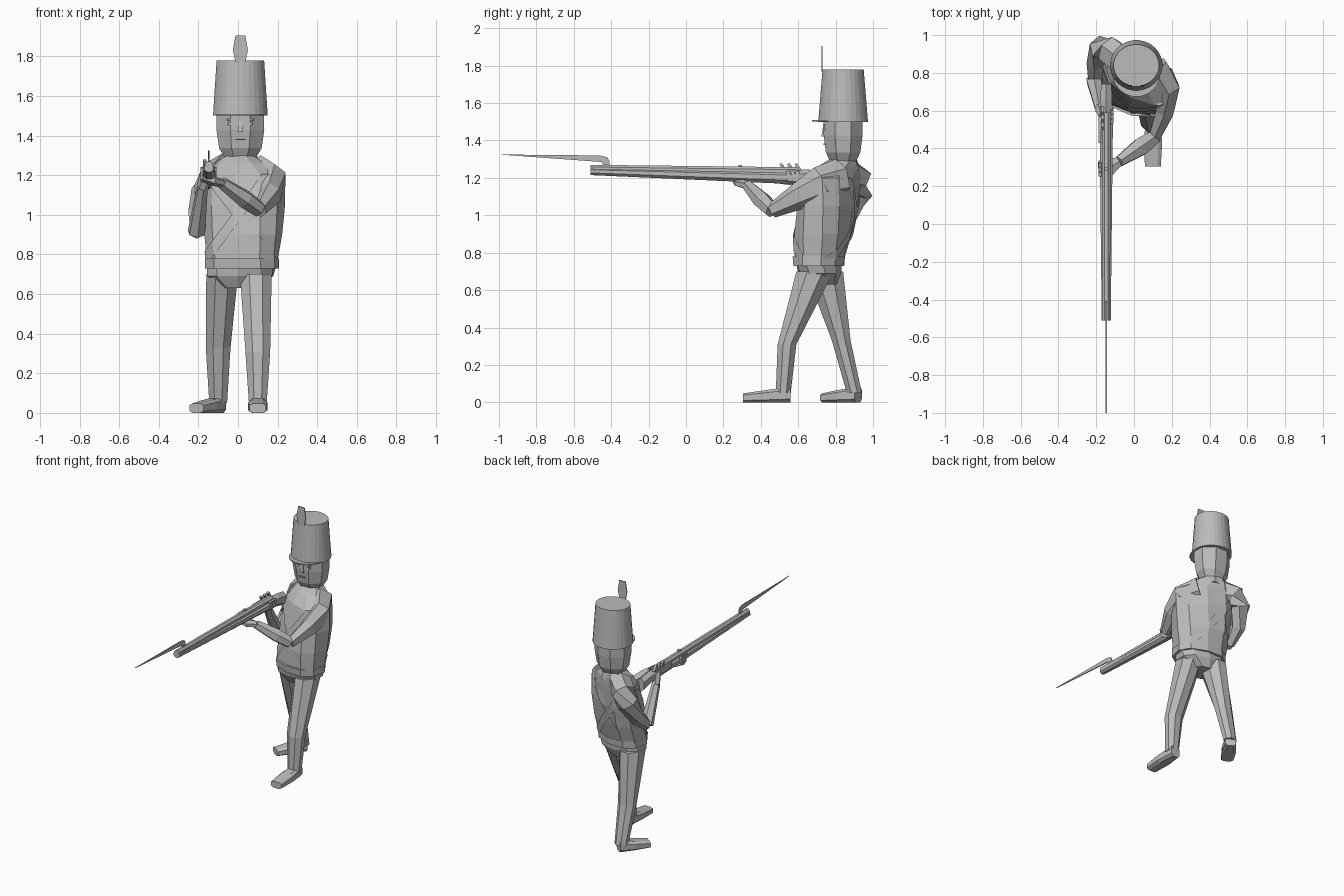
import bpy, bmesh, math
from mathutils import Vector, Matrix

if "Cube" in bpy.data.objects:
    bpy.data.objects.remove(bpy.data.objects["Cube"])

grey = bpy.data.materials.new("plain grey")
grey.use_nodes = True
TONE = (.5, .5, .5, 1)
grey.diffuse_color = TONE
grey.node_tree.nodes["Principled BSDF"].inputs["Base Color"].default_value = TONE

X, Y, Z = Matrix.Identity(3)


def finish(name, bm):
    bmesh.ops.recalc_face_normals(bm, faces=bm.faces)
    mesh = bpy.data.meshes.new(name)
    bm.to_mesh(mesh)
    bm.free()
    mesh.materials.append(grey)
    obj = bpy.data.objects.new(name, mesh)
    bpy.context.collection.objects.link(obj)
    return obj


def loft(name, path, start, end, bulge=(0, 0), axis=None, sides=8, boxy=1, twist=(0, 0)):
    """Skin a path; half width and half depth run from start to end, swelling by bulge midway."""
    bm = bmesh.new()
    path = [Vector(p) for p in path]
    start, end, bulge = Vector(start), Vector(end), Vector(bulge)
    last = len(path) - 1
    step = math.tau / sides
    peak = math.cos(step / 2) ** boxy
    loops = []
    for i, centre in enumerate(path):
        f = i / last
        width, depth = start.lerp(end, f) + bulge * math.sin(math.pi * f)
        along = (axis or path[min(i + 1, last)] - path[max(i - 1, 0)]).normalized()
        side = X if abs(along.z) > .95 else along.cross(Z).normalized()
        up = side.cross(along)
        turn = Matrix.Rotation(math.radians(twist[0] + (twist[1] - twist[0]) * f), 3, along)
        loop = []
        for k in range(sides):
            c, s = math.cos(step * (k + .5)), math.sin(step * (k + .5))
            c = math.copysign(abs(c) ** boxy, c) / peak
            s = math.copysign(abs(s) ** boxy, s) / peak
            loop.append(bm.verts.new(centre + turn @ (side * c * width + up * s * depth)))
        loops.append(loop)
    for low, high in zip(loops, loops[1:]):
        for k in range(sides):
            bm.faces.new((low[k - 1], low[k], high[k], high[k - 1]))
    bm.faces.new(loops[0])
    bm.faces.new(loops[-1])
    return finish(name, bm)


def plate(name, outline, thickness):
    """Thin extruded outline."""
    bm = bmesh.new()
    face = bm.faces.new([bm.verts.new(Vector(p) - thickness / 2) for p in outline])
    new = bmesh.ops.extrude_face_region(bm, geom=[face])["geom"]
    bmesh.ops.translate(bm, vec=thickness, verts=[v for v in new if isinstance(v, bmesh.types.BMVert)])
    return finish(name, bm)


def box(name, centre, size, tilt=0):
    bm = bmesh.new()
    place = Matrix.Translation(centre) @ Matrix.Rotation(math.radians(tilt), 4, 'X')
    bmesh.ops.create_cube(bm, size=1, matrix=place @ Matrix.Diagonal((*size, 1)))
    return finish(name, bm)


def strap(name, body, point, normal, width):
    """Band cut from a slightly swollen copy of the body."""
    bm = bmesh.new()
    bm.from_mesh(body.data)
    bm.normal_update()
    for vert, normal_here in [(v, v.normal.copy()) for v in bm.verts]:
        vert.co += normal_here * .007
    for way in (normal, -normal):
        bmesh.ops.bisect_plane(bm, geom=bm.verts[:] + bm.edges[:] + bm.faces[:], clear_outer=True,
                               plane_co=point + way * width / 2, plane_no=way)
    return finish(name, bm)


# Torso, twisted toward the aim, with sloping shoulders
waist, chest, collar = Vector((.02, .71, .75)), Vector((.04, .78, 1.2)), Vector((.01, .84, 1.3))
torso = loft("torso", [waist.lerp(chest, f / 3) for f in range(4)], (.17, .125), (.2, .12), (.01, .02),
             axis=Z, sides=10, boxy=.85, twist=(-12, -27))
loft("shoulders", [chest, chest.lerp(collar, .6), collar], (.2, .12), (.07, .07),
     axis=Z, sides=10, boxy=.85, twist=(-27, -20))
for label, lean in (("left", -.8), ("right", .8)):
    strap(label + "_shoulder_strap", torso, Vector((0, 0, 1)), Vector((lean, 0, .6)), .05)

# Waist
crotch = Vector((0, .72, .63))
loft("belt", [waist - Z * .02, waist + Z * .03], (.18, .13), (.18, .135),
     axis=Z, sides=10, boxy=.85, twist=(-12, -12))
loft("pelvis", [crotch, crotch.lerp(waist, .5), waist], (.08, .08), (.17, .12), (.04, .01),
     axis=Z, sides=10, boxy=.85, twist=(0, -9))

# Legs in mid stride, with feet
for label, hip, knee, ankle, heel, toe in (
        ("left", (.09, .69, .7), (.1, .54, .31), (.1, .52, .05), (.1, .56), (.1, .305)),
        ("right", (-.08, .74, .7), (-.1, .83, .33), (-.1, .9, .05), (-.09, .92), (-.21, .74))):
    loft(label + "_leg", [hip, knee, ankle], (.08, .1), (.045, .04), (0, -.02), axis=Z)
    heel, toe = Vector((*heel, .042)), Vector((*toe, .024))
    loft(label + "_foot", [heel, heel.lerp(toe, .5), toe], (.036, heel.z), (.042, toe.z), (.01, 0),
         axis=(toe - heel).xy.to_3d(), boxy=.6)

# Left arm, reaching across to the fore end
elbow, wrist = Vector((.11, .46, 1.025)), Vector((-.08, .33, 1.16))
loft("left_upper_arm", [(.1, .82, 1.2), (.175, .72, 1.17), (.165, .6, 1.1), elbow],
     (.08, .09), (.03, .035), (0, .01), sides=6)
loft("left_forearm", [elbow, elbow.lerp(wrist, .4), wrist], (.035, .035), (.027, .027), (.015, .01), sides=6)
loft("left_hand", [wrist, (-.13, .3, 1.17), (-.18, .29, 1.19)], (.025, .02), (.04, .02), (.01, 0), sides=6)

# Right arm, folded at the trigger side
elbow, wrist = Vector((-.21, .76, .91)), Vector((-.18, .61, 1.14))
loft("right_upper_arm", [(-.06, .86, 1.22), (-.13, .92, 1.19), (-.17, .93, 1.12), (-.2, .86, 1), elbow],
     (.07, .08), (.03, .035), (.01, .005), sides=6)
loft("right_forearm", [elbow, wrist], (.04, .04), (.025, .027), sides=6)
loft("right_hand", [wrist, (-.16, .57, 1.21)], (.025, .03), (.025, .03), sides=6)

# Neck and head
throat, brow = Vector((.012, .84, 1.29)), Vector((.012, .84, 1.52))
loft("neck", [throat - Z * .05, throat + Z * .04], (.09, .08), (.07, .06), axis=Z)
loft("head", [throat.lerp(brow, f) for f in (0, .2, .6, 1)], (.08, .07), (.12, .105), (.016, .012), axis=Z)

# Face, placed from the middle of its front plane
face = Vector((throat.x, .738, 1.42))
loft("nose", [face + Z * .05, face], (.008, .006), (.014, .014), axis=Z, sides=4)
for label, side in (("left", X), ("right", -X)):
    box(label + "_eye", face + side * .045 + Z * .04, (.034, .008, .012))
    box(label + "_eyebrow", face + side * .045 + Z * .06, (.046, .009, .009))
box("mouth", face - Z * .04, (.05, .008, .007))

# Tall hat with visor and plume
loft("hat", [brow - Z * .02, brow + Z * .26], (.138, .133), (.12, .11), axis=Z, sides=28)
peak_centre = brow - Y * .04 - Z * .01
loft("hat_visor", [peak_centre - Z * .008, peak_centre], (.125, .125), (.125, .125), axis=Z, sides=20)
plume = Vector((throat.x, .727, 0))
half = [(.025, 1.77), (.038, 1.83), (.025, 1.905)]
plate("hat_plume", [plume + X * w + Z * h for w, h in half]
      + [plume - X * w + Z * h for w, h in reversed(half)], Y * .006)

# Musket, measured from its muzzle
muzzle = Vector((-.147, -.51, 1.25))
breech = muzzle + Y * 1.1 - Z * .015
loft("musket_barrel", [muzzle, breech], (.02, .02), (.024, .022), axis=Y)
grip = breech - Z * .035
loft("musket_fore_stock", [muzzle - Z * .015, grip], (.024, .02), (.036, .034), axis=Y)
loft("musket_butt", [grip - Y * .02, grip + Y * .06, grip + Y * .15 - Z * .02], (.034, .034), (.028, .045),
     axis=Y, sides=6)
box("lock_plate", grip - X * .035 - Y * .09 + Z * .02, (.012, .14, .035))
box("trigger_guard", grip - Y * .06 - Z * .03, (.015, .09, .01), -8)
fittings = ("hammer_spur", "hammer", "pan_cover")
for i, name in enumerate(fittings):
    box(name, breech + Y * (.01 - .04 * i) + Z * .02 - X * .02, (.018, .016, .05), 35)
box("rear_sight", breech - Y * .3 + Z * .02, (.02, .02, .03))

# Fingers wrapped round the stock
for label, across, y in (("left", -.034, .27), ("right", .03, .55)):
    for i in range(3):
        box(f"{label}_finger_{i + 1}", (muzzle.x + across, y + i * .025, 1.21), (.016, .02, .06), 15)

# Bayonet with a cranked neck
socket = muzzle + Y * .1
rise = [(-.59, .075), (-.05, .07), (-.01, .06), (0, .04), (0, .01), (-.03, .01), (-.04, .035)]
plate("bayonet", [socket + Y * along + Z * up for along, up in rise], X * .007)
